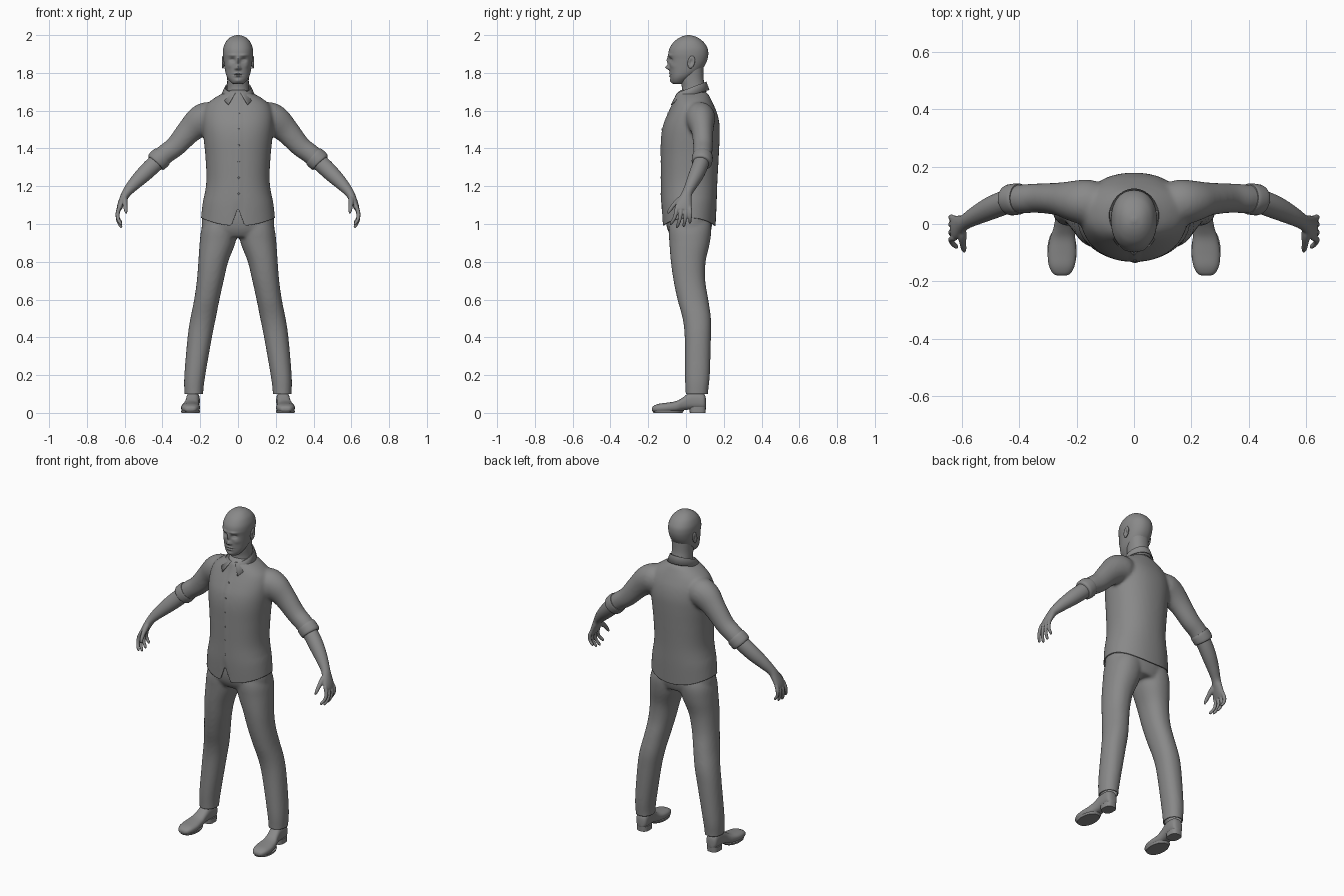
import bpy, bmesh, math
from mathutils import Vector, Matrix
from mathutils.bvhtree import BVHTree

cube = bpy.data.objects.get("Cube")
if cube:
    bpy.data.objects.remove(cube, do_unlink=True)

grey = bpy.data.materials.new("plain_grey")
grey.use_nodes = True
grey.diffuse_color = (0.25, 0.25, 0.25, 1)
grey.node_tree.nodes["Principled BSDF"].inputs["Base Color"].default_value = grey.diffuse_color


def smooth_rows(rows, steps):
    """Catmull-Rom curve through rows of numbers."""
    ext = [rows[0]] + list(rows) + [rows[-1]]
    out = []
    for i in range(1, len(ext) - 2):
        for k in range(steps):
            t = k / steps
            out.append([0.5 * (2 * b + (c - a) * t + (2 * a - 5 * b + 4 * c - d) * t * t
                               + (3 * b - a - 3 * c + d) * t ** 3)
                        for a, b, c, d in zip(*ext[i - 1:i + 3])])
    return out + [list(rows[-1])]


def loft(bm, rings, n=32, power=2.0):
    """Closed skin over superellipse rings given as (centre, u, v)."""
    def bend(v):
        return math.copysign(abs(v) ** (2 / power), v)
    loops = []
    for c, u, v in rings:
        loops.append([bm.verts.new(c + u * bend(math.cos(2 * math.pi * i / n))
                                   + v * bend(math.sin(2 * math.pi * i / n))) for i in range(n)])
    faces = [bm.faces.new(loops[0]), bm.faces.new(loops[-1])]
    for a, b in zip(loops, loops[1:]):
        for i in range(n):
            j = (i + 1) % n
            faces.append(bm.faces.new((a[i], a[j], b[j], b[i])))
    bmesh.ops.recalc_face_normals(bm, faces=faces)


def column(bm, rows, side=1, steps=6, n=48, power=2.2):
    """Upright form from rows of z, x min, x max, y front, y back."""
    loft(bm, [(Vector((side * (a + b) / 2, (f + k) / 2, z)), Vector(((b - a) / 2, 0, 0)),
               Vector((0, (k - f) / 2, 0))) for z, a, b, f, k in smooth_rows(rows, steps)], n, power)


def tube(bm, rows, side=1, steps=5, n=24):
    """Limb from rows of x, y, z, radius across, radius front to back."""
    rows = smooth_rows(rows, steps)
    pts = [Vector((side * r[0], r[1], r[2])) for r in rows]
    rings = []
    for i, p in enumerate(pts):
        t = (pts[min(i + 1, len(pts) - 1)] - pts[max(i - 1, 0)]).normalized()
        v = (Vector((0, 1, 0)) - t * t.y).normalized()
        rings.append((p, t.cross(v) * rows[i][3], v * rows[i][4]))
    loft(bm, rings, n)


def finish(name, bm, voxel=0, relax=0, shape=None, angle=50, thick=0):
    """Turn a bmesh into an object, optionally fused into one skin and reshaped."""
    mesh = bpy.data.meshes.new(name)
    bm.to_mesh(mesh)
    obj = bpy.data.objects.new(name, mesh)
    bpy.context.collection.objects.link(obj)
    if voxel:
        m = obj.modifiers.new("fuse", 'REMESH')
        m.mode, m.voxel_size = 'VOXEL', voxel
        m = obj.modifiers.new("relax", 'SMOOTH')
        m.factor, m.iterations = 0.5, relax
        dg = bpy.context.evaluated_depsgraph_get()
        obj.data = bpy.data.meshes.new_from_object(obj.evaluated_get(dg))
        obj.modifiers.clear()
    if shape:
        b = bmesh.new()
        b.from_mesh(obj.data)
        shape(b)
        b.to_mesh(obj.data)
    obj.data.materials.clear()
    obj.data.materials.append(grey)
    bpy.ops.object.select_all(action='DESELECT')
    obj.select_set(True)
    bpy.context.view_layer.objects.active = obj
    bpy.ops.object.shade_smooth_by_angle(angle=math.radians(angle))
    if thick:
        m = obj.modifiers.new("cloth", 'SOLIDIFY')
        m.thickness, m.offset = thick, -1
    return obj


def cut_below(b, z):
    bmesh.ops.bisect_plane(b, geom=b.verts[:] + b.edges[:] + b.faces[:], dist=1e-5,
                           plane_co=(0, 0, z), plane_no=(0, 0, 1), clear_inner=True)


# Shirt: torso and sleeves fused, with an open curved hem and a front slit
bm = bmesh.new()
column(bm, [(z, -w, w, f, k) for z, w, f, k in (
    (.96, .198, -.122, .155), (1.1, .187, -.13, .162), (1.22, .168, -.131, .166),
    (1.35, .172, -.132, .173), (1.45, .182, -.131, .178), (1.52, .188, -.12, .178),
    (1.58, .186, -.097, .167), (1.63, .168, -.074, .147), (1.665, .128, -.06, .13),
    (1.69, .085, -.05, .116), (1.71, .05, -.03, .09))])
for s in (1, -1):
    tube(bm, [(.11, .07, 1.57, .07, .07), (.16, .075, 1.562, .085, .08), (.205, .08, 1.54, .082, .073),
              (.26, .087, 1.49, .067, .058), (.33, .09, 1.412, .056, .052),
              (.383, .088, 1.372, .053, .051), (.43, .084, 1.33, .053, .05)], s)


def shape_shirt(b):
    cut_below(b, .99)
    for v in b.verts:
        x, fall = abs(v.co.x), max(0, 1 - (v.co.z - .99) / .16)
        if x < .25:
            v.co.z += fall * 1.1 * min(x, .2) ** 2
        if v.co.y < -.05 and v.co.z < 1.2:
            v.co.z += fall * max(0, .095 - x * 2.7)
        if v.co.y < -.05 and abs(v.co.x - .004) < .014:
            v.co.y -= .002


shirt = finish("shirt", bm, .009, 8, shape_shirt, thick=.006)

# Rolled cuffs
for s, label in ((1, "left"), (-1, "right")):
    bm = bmesh.new()
    tube(bm, [(.398, .088, 1.36, .054, .053), (.408, .087, 1.351, .058, .055),
              (.432, .084, 1.329, .057, .054), (.438, .083, 1.323, .05, .048)], s, 3, 32)
    finish(label + "_cuff", bm)

# Buttons resting on the front of the shirt
b = bmesh.new()
b.from_mesh(shirt.data)
tree = BVHTree.FromBMesh(b)
bm = bmesh.new()
for i in range(6):
    hit = tree.ray_cast(Vector((.004, -1, 1.16 + i * .085)), Vector((0, 1, 0)))
    if hit[0]:
        bmesh.ops.create_cone(bm, cap_ends=True, segments=12, radius1=.006, radius2=.005, depth=.005,
                              matrix=Matrix.Translation(hit[0]) @ Matrix.Rotation(math.pi / 2, 4, 'X'))
finish("buttons", bm)

# Folded collar with two points at the front
bm = bmesh.new()
rows, n = [], 40
for i in range(n + 1):
    a = math.pi * .94 * (2 * i / n - 1)
    top = 1.752 - .03 * (1 - math.cos(a))
    e = max(0, abs(a) - 1.7) / 1.25
    low = a * (1 - .14 * e)
    ring = [(.07 * math.sin(a), .03 + .075 * math.cos(a), top - .05),
            (.064 * math.sin(a), .032 + .07 * math.cos(a), top),
            (.07 * math.sin(a), .03 + .078 * math.cos(a), top + .002),
            (.09 * math.sin(low), .012 + .112 * math.cos(low), top - .042 - .018 * e * e)]
    rows.append([bm.verts.new(p) for p in ring])
for p, q in zip(rows, rows[1:]):
    for j in range(3):
        bm.faces.new((p[j], p[j + 1], q[j + 1], q[j]))
bmesh.ops.recalc_face_normals(bm, faces=bm.faces)
finish("collar", bm, thick=.005)

# Trousers: seat and two legs fused, cut straight at the ankles
bm = bmesh.new()
column(bm, [(.93, -.15, .15, -.075, .12), (.97, -.188, .188, -.098, .134),
            (1.03, -.19, .19, -.108, .14), (1.12, -.165, .165, -.105, .14)])
for s in (1, -1):
    column(bm, [(.04, .185, .28, .0, .115), (.11, .184, .284, -.002, .117), (.2, .173, .284, -.006, .126),
                (.4, .138, .267, -.007, .132), (.5, .118, .252, -.018, .132), (.6, .098, .232, -.045, .118),
                (.7, .076, .218, -.066, .102), (.8, .052, .21, -.08, .104), (.9, .014, .203, -.088, .126),
                (.98, .0, .192, -.092, .134), (1.05, .01, .16, -.08, .12)], s)
finish("trousers", bm, .009, 6, lambda b: cut_below(b, .1), thick=.006)

# Forearms and hands
for s, label in ((1, "left"), (-1, "right")):
    bm = bmesh.new()
    tube(bm, [(.40, .088, 1.355, .044, .042), (.45, .075, 1.31, .045, .042), (.5, .055, 1.262, .042, .04),
              (.55, .03, 1.212, .034, .033), (.588, .008, 1.168, .025, .027), (.606, -.003, 1.135, .021, .034),
              (.622, -.012, 1.1, .017, .042), (.632, -.015, 1.075, .012, .04)], s)
    for y, length in ((-.048, .9), (-.026, 1.05), (-.003, 1), (.018, .82)):
        drift = (y + .015) * .5
        tube(bm, [(.624, y, 1.095, .011, .011), (.637, y + drift * .3, 1.096 - .04 * length, .011, .0105),
                  (.635, y + drift * .6 - .006, 1.09 - .07 * length, .0095, .0095),
                  (.621, y + drift - .014, 1.09 - .096 * length, .0085, .0085),
                  (.615, y + drift - .017, 1.09 - .105 * length, .004, .004)], s, 4, 12)
    tube(bm, [(.6, -.01, 1.145, .014, .016), (.599, -.04, 1.122, .015, .017), (.597, -.067, 1.098, .012, .012),
              (.594, -.086, 1.073, .01, .01), (.592, -.097, 1.055, .005, .005)], s, 4, 14)
    finish(label + "_arm_and_hand", bm, .004, 4)

# Shoes with separate heels
for s, label in ((1, "left"), (-1, "right")):
    bm = bmesh.new()
    rows = [(-.18, .252, .015, .012, .026), (-.172, .252, .031, .006, .037), (-.145, .252, .045, .002, .048),
            (-.1, .251, .05, .002, .054), (-.05, .249, .044, .005, .063), (-.015, .244, .037, .013, .083),
            (.02, .24, .035, .018, .108), (.06, .238, .036, .018, .112), (.09, .238, .034, .018, .105),
            (.102, .238, .024, .022, .09), (.106, .238, .01, .03, .07)]
    loft(bm, [(Vector((s * x, y, (lo + hi) / 2)), Vector((w, 0, 0)), Vector((0, 0, (hi - lo) / 2)))
              for y, x, w, lo, hi in smooth_rows(rows, 4)], 32, 2.5)
    finish(label + "_shoe", bm)
    bm = bmesh.new()
    column(bm, [(0, .203, .273, .02, .104), (.03, .203, .273, .018, .105)], s, 1, 32, 2.8)
    finish(label + "_heel", bm)
    bm = bmesh.new()
    column(bm, [(0, .203, .299, -.172, -.02), (.012, .2, .302, -.178, -.01)], s, 1, 32, 2.2)
    finish(label + "_sole", bm)

# Neck
bm = bmesh.new()
column(bm, [(1.66, -.062, .062, -.03, .11), (1.72, -.058, .058, -.022, .102), (1.77, -.057, .057, -.03, .093),
            (1.83, -.06, .06, -.03, .092)])
finish("neck", bm)

# Head: smooth skull with soft bumps and hollows (x, z, width, height, depth)
features = [(0, 1.865, .009, .02, .013), (0, 1.829, .011, .012, .022), (.03, 1.868, .014, .01, -.014),
            (.03, 1.893, .02, .007, .006), (.03, 1.866, .009, .005, .006), (.012, 1.823, .006, .006, .007),
            (0, 1.797, .018, .005, .007), (0, 1.783, .016, .005, .007), (0, 1.79, .022, .0025, -.004),
            (0, 1.758, .018, .011, .007), (.046, 1.838, .014, .014, .004)]


def shape_face(b):
    for v in b.verts:
        front = min(1, max(0, -v.co.y / .05))
        x, z = v.co.x, v.co.z
        for fx, fz, sx, sz, amp in features:
            for c in {fx, -fx}:
                v.co.y -= front * amp * math.exp(-((x - c) / sx) ** 2 - ((z - fz) / sz) ** 2)


bm = bmesh.new()
column(bm, [(z, -w, w, f, k) for z, w, f, k in (
    (1.74, .018, -.062, -.025), (1.747, .034, -.073, -.01), (1.765, .05, -.08, .015), (1.785, .061, -.083, .045),
    (1.81, .068, -.086, .078), (1.84, .073, -.088, .1), (1.87, .077, -.09, .113), (1.9, .08, -.093, .118),
    (1.93, .078, -.087, .114), (1.96, .067, -.068, .096), (1.98, .051, -.045, .073), (1.993, .032, -.02, .048),
    (2.0, .008, .006, .02))], steps=9, n=96)
finish("head", bm, shape=shape_face)

# Ears: dished ovals
for s, label in ((1, "left"), (-1, "right")):
    bm = bmesh.new()
    bmesh.ops.create_uvsphere(bm, u_segments=24, v_segments=20, radius=1)
    for v in bm.verts:
        if v.co.x * s > 0:
            v.co.x -= s * 1.1 * math.exp(-(v.co.y ** 2 + v.co.z ** 2) / .3)
    place = Matrix.Translation((s * .08, .028, 1.857)) @ Matrix.Rotation(-.2, 4, 'X')
    bm.transform(place @ Matrix.Diagonal((.01, .019, .034, 1)))
    finish(label + "_ear", bm)
